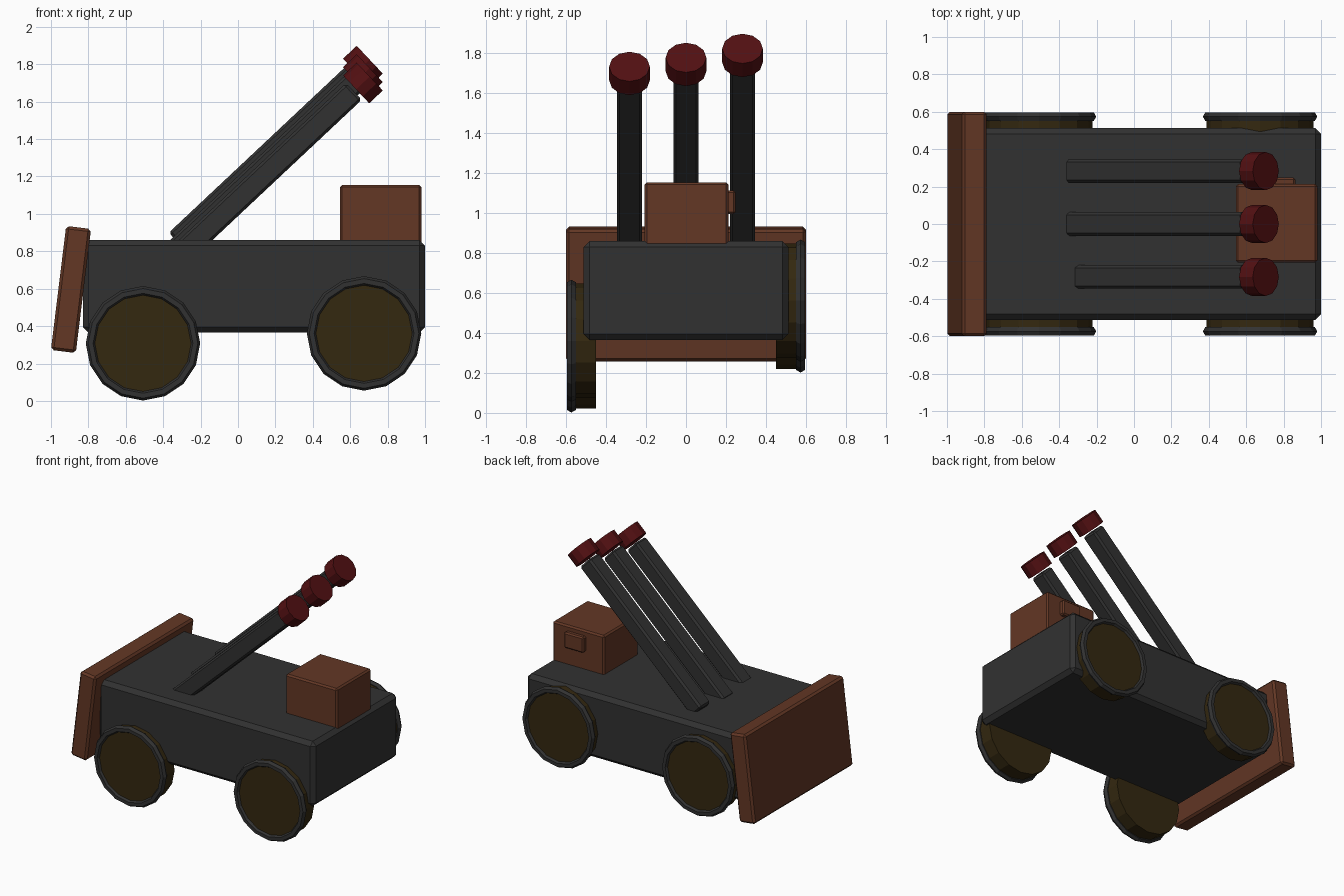
import bpy, math
from mathutils import Vector

if "Cube" in bpy.data.objects:
    bpy.data.objects.remove(bpy.data.objects["Cube"])


def material(name, rgb):
    m = bpy.data.materials.new(name)
    m.diffuse_color = (*rgb, 1)
    m.use_nodes = True
    m.node_tree.nodes["Principled BSDF"].inputs["Base Color"].default_value = m.diffuse_color
    return m


GREY = material("dark grey", (0.031, 0.031, 0.031))
BROWN = material("rust brown", (0.125, 0.038, 0.018))
RED = material("deep red", (0.085, 0.005, 0.006))
OLIVE = material("dark olive", (0.034, 0.021, 0.005))


def finish(name, mat):
    o = bpy.context.object
    o.name = name
    o.data.materials.append(mat)
    return o


def box(name, mat, loc, size, tilt=0.0, bevel=0.012):
    bpy.ops.mesh.primitive_cube_add(size=1, location=loc)
    o = finish(name, mat)
    o.scale = size
    bpy.ops.object.transform_apply(location=False, rotation=False, scale=True)
    o.rotation_euler = (0, tilt, 0)
    b = o.modifiers.new("edge", 'BEVEL')
    b.width = bevel
    b.segments = 1
    return o


def cylinder(name, mat, loc, radius, depth, sides, rot):
    bpy.ops.mesh.primitive_cylinder_add(vertices=sides, radius=radius, depth=depth,
                                        location=loc, rotation=rot)
    return finish(name, mat)


# Hull, front blade and rear cabin with side hatch
box("hull", GREY, (0.085, 0, 0.6125), (1.83, 1.025, 0.495), bevel=0.03)
box("blade", BROWN, (-0.893, 0, 0.596), (0.134, 1.2, 0.668), math.radians(7), 0.015)
box("cabin", BROWN, (0.763, 0.003, 0.995), (0.436, 0.42, 0.32))
box("cabin_hatch", BROWN, (0.78, 0.22, 1.055), (0.165, 0.055, 0.12), bevel=0.01)

# Wheels: olive drum with a grey outer ring, each at its own height
for name, x, side, z in (("front_right", -0.508, -1, 0.308), ("rear_right", 0.674, -1, 0.361),
                         ("front_left", -0.508, 1, 0.508), ("rear_left", 0.674, 1, 0.562)):
    rot = (math.pi / 2, 0, 0)
    cylinder(name + "_wheel", OLIVE, (x, side * 0.515, z), 0.287, 0.13, 16, rot)
    bpy.ops.mesh.primitive_torus_add(major_segments=16, minor_segments=6, major_radius=0.28,
                                     minor_radius=0.026, location=(x, side * 0.574, z),
                                     rotation=rot)
    finish(name + "_rim", GREY)

# Three raised barrels with detached red caps
angle = math.radians(43.2)
axis = Vector((math.cos(angle), 0, math.sin(angle)))
for i, name in enumerate(("right", "middle", "left")):
    cap = Vector((0.668, (i - 1) * 0.283, 1.70 + 0.045 * i))
    length = 1.30
    box(name + "_barrel", GREY, cap - axis * (0.066 + length / 2),
        (length, 0.126, 0.123), -angle, 0.014)
    cylinder(name + "_cap", RED, cap, 0.102, 0.1, 12, (0, math.pi / 2 - angle, 0))
